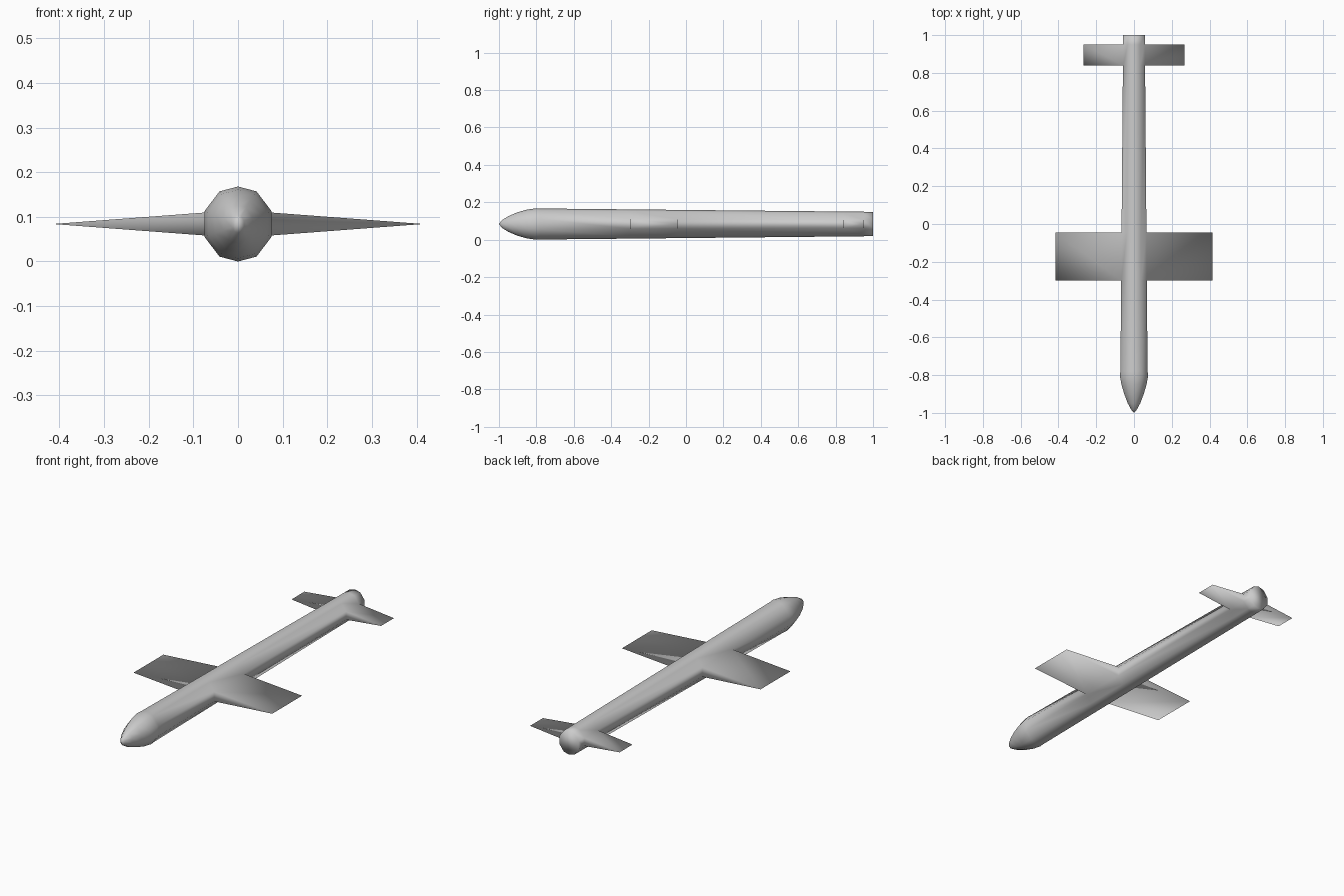
import bpy, bmesh

if "Cube" in bpy.data.objects:
    bpy.data.objects.remove(bpy.data.objects["Cube"])

ZC = 0.084  # height of the body axis

# ten-sided body section (unit radius), going round from the top
right = [(0, 1), (0.5, 0.87), (0.91, 0.335), (0.91, -0.335), (0.5, -0.87)]
section = right + [(-x, -z) for x, z in right]

# body stations: y, half width scale, half height
nose = [(-0.985, 0.015, 0.020), (-0.95, 0.036, 0.042), (-0.90, 0.057, 0.063),
        (-0.85, 0.073, 0.077), (-0.80, 0.083, 0.084)]


def tube(y):
    """Tapered body station behind the nose."""
    t = (y + 0.78) / 1.78
    return (y, 0.079 - 0.016 * t, 0.083 - 0.018 * t)


wing_span = {(-0.30, -0.045): 0.415, (0.84, 0.95): 0.268}
stations = nose + [tube(y) for y in (-0.78, -0.30, -0.045, 0.84, 0.95, 1.0)]

bm = bmesh.new()

# fuselage loft, leaving the side panels open where the wings grow out
rings = [[bm.verts.new((x * rx, y, ZC + z * rz)) for x, z in section]
         for y, rx, rz in stations]
tip = bm.verts.new((0, -1, ZC))
for i in range(10):
    bm.faces.new((tip, rings[0][i], rings[0][(i + 1) % 10]))
bm.faces.new(rings[-1])

for (ya, _, _), (yb, _, _), a, b in zip(stations, stations[1:], rings, rings[1:]):
    span = wing_span.get((ya, yb))
    for i in range(10):
        j = (i + 1) % 10
        if span and i in (2, 7):
            # wing or tail fin: side panel drawn out to a knife edge
            side = 1 if i == 2 else -1
            f = bm.verts.new((side * span, ya, ZC))
            r = bm.verts.new((side * span, yb, ZC))
            bm.faces.new((a[i], b[i], r, f))
            bm.faces.new((a[j], f, r, b[j]))
            bm.faces.new((a[i], f, a[j]))
            bm.faces.new((b[i], b[j], r))
        else:
            bm.faces.new((a[i], b[i], b[j], a[j]))

bmesh.ops.recalc_face_normals(bm, faces=bm.faces[:])
for face in bm.faces:
    face.smooth = True

mesh = bpy.data.meshes.new("winged_body")
bm.to_mesh(mesh)
bm.free()
bpy.context.collection.objects.link(bpy.data.objects.new("winged_body", mesh))
